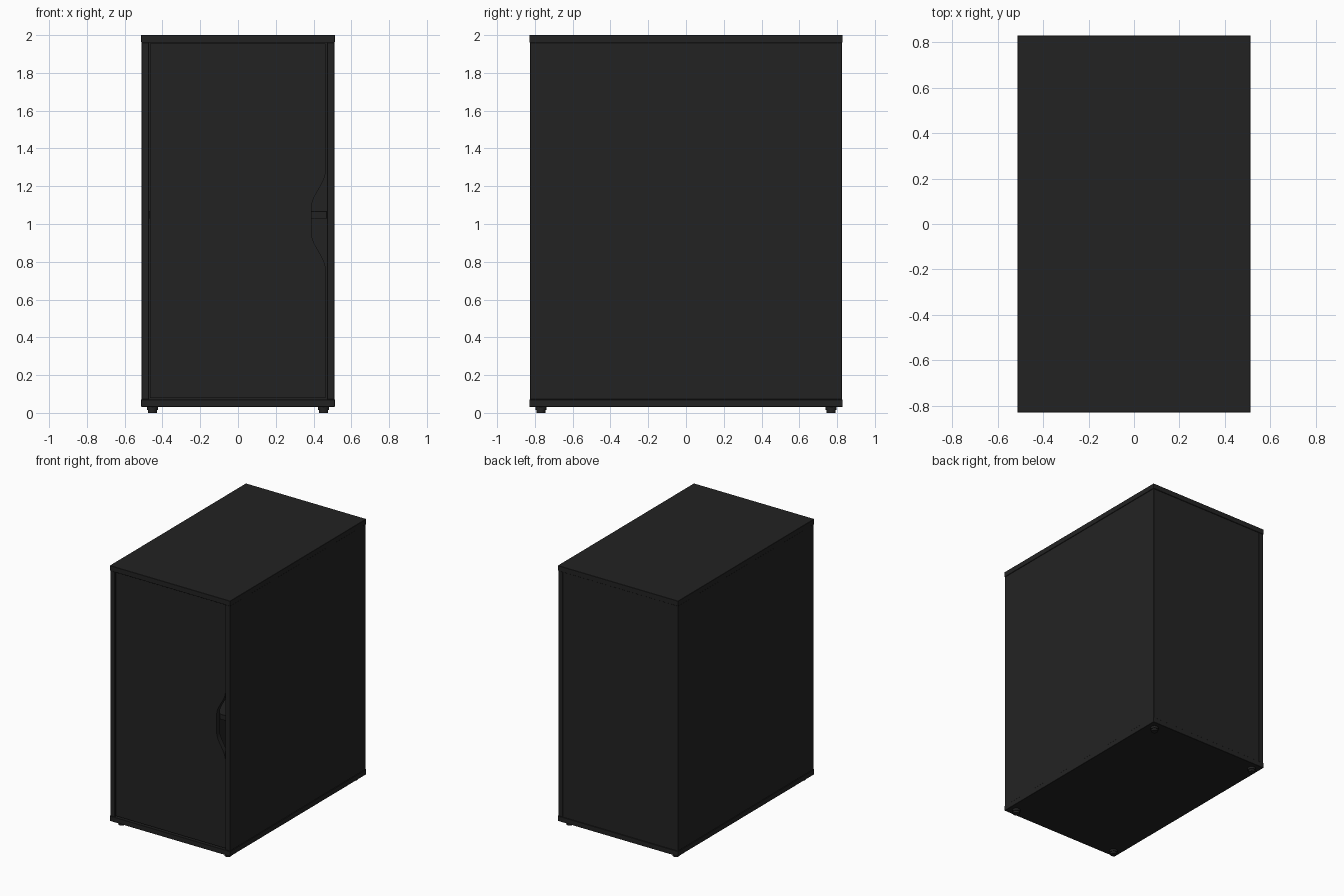
import bpy, bmesh, math

if "Cube" in bpy.data.objects:
    bpy.data.objects.remove(bpy.data.objects["Cube"])

# One near-black finish for the whole cabinet
black = bpy.data.materials.new("black finish")
black.diffuse_color = (0.0165, 0.0165, 0.0165, 1)
black.use_nodes = True
black.node_tree.nodes["Principled BSDF"].inputs["Base Color"].default_value = black.diffuse_color


def finish(name, bm, bevel=0.0):
    bmesh.ops.recalc_face_normals(bm, faces=bm.faces)
    mesh = bpy.data.meshes.new(name)
    bm.to_mesh(mesh)
    bm.free()
    mesh.materials.append(black)
    obj = bpy.data.objects.new(name, mesh)
    bpy.context.collection.objects.link(obj)
    if bevel:
        mod = obj.modifiers.new("edge", 'BEVEL')
        mod.width = bevel
        mod.segments = 1
    return obj


def box(name, x0, x1, y0, y1, z0, z1, bevel=0.0015):
    bm = bmesh.new()
    bmesh.ops.create_cube(bm, size=1)
    for v in bm.verts:
        v.co = ((x0 + x1) / 2 + v.co.x * (x1 - x0),
                (y0 + y1) / 2 + v.co.y * (y1 - y0),
                (z0 + z1) / 2 + v.co.z * (z1 - z0))
    return finish(name, bm, bevel)


W, D = 0.513, 0.829        # half width and half depth
SIDE, INNER = 0.510, 0.471  # outer and inner faces of the side panels
LOW, HIGH = 0.071, 1.96    # inside floor and ceiling

# Carcass
box("top_panel", -W, W, -D, D, HIGH, 2.0)
box("bottom_panel", -W, W, -D, D, 0.032, LOW)
for label, s in (("left", -1), ("right", 1)):
    a, b = sorted((s * INNER, s * SIDE))
    box(label + "_side_panel", a, b, -D + 0.003, D - 0.003, LOW, HIGH)
box("back_panel", -INNER, INNER, D - 0.03, D - 0.005, LOW, HIGH, 0)
box("shelf", -INNER, INNER, -0.76, D - 0.03, 1.028, 1.068)

# Door with a smooth finger scoop cut into its right edge
DL, DR, DB, DT = -0.467, 0.464, 0.078, 1.956
MID, HALF, DEPTH, N = 1.02, 0.26, 0.074, 48
profile = [(DL, DB), (DR, DB)]
for i in range(N + 1):
    z = MID - HALF + 2 * HALF * i / N
    t = min(1.0, (HALF - abs(z - MID)) / 0.19)
    profile.append((DR - DEPTH * t * t * (3 - 2 * t), z))
profile += [(DR, DT), (DL, DT)]
bm = bmesh.new()
front = bm.faces.new([bm.verts.new((x, -D + 0.012, z)) for x, z in profile])
ext = bmesh.ops.extrude_face_region(bm, geom=[front], use_keep_orig=True)
for v in (g for g in ext["geom"] if isinstance(g, bmesh.types.BMVert)):
    v.co.y += 0.038
finish("door", bm)

# Stepped round feet in the corners
for fb, sy in (("front", -1), ("back", 1)):
    for lr, sx in (("left", -1), ("right", 1)):
        bm = bmesh.new()
        for r, z0, z1 in ((0.024, 0.0, 0.016), (0.029, 0.016, 0.034)):
            made = bmesh.ops.create_cone(bm, cap_ends=True, segments=24,
                                         radius1=r, radius2=r, depth=z1 - z0)
            bmesh.ops.translate(bm, verts=made["verts"],
                                vec=(sx * 0.453, sy * 0.768, (z0 + z1) / 2))
        finish(f"{fb}_{lr}_foot", bm)
